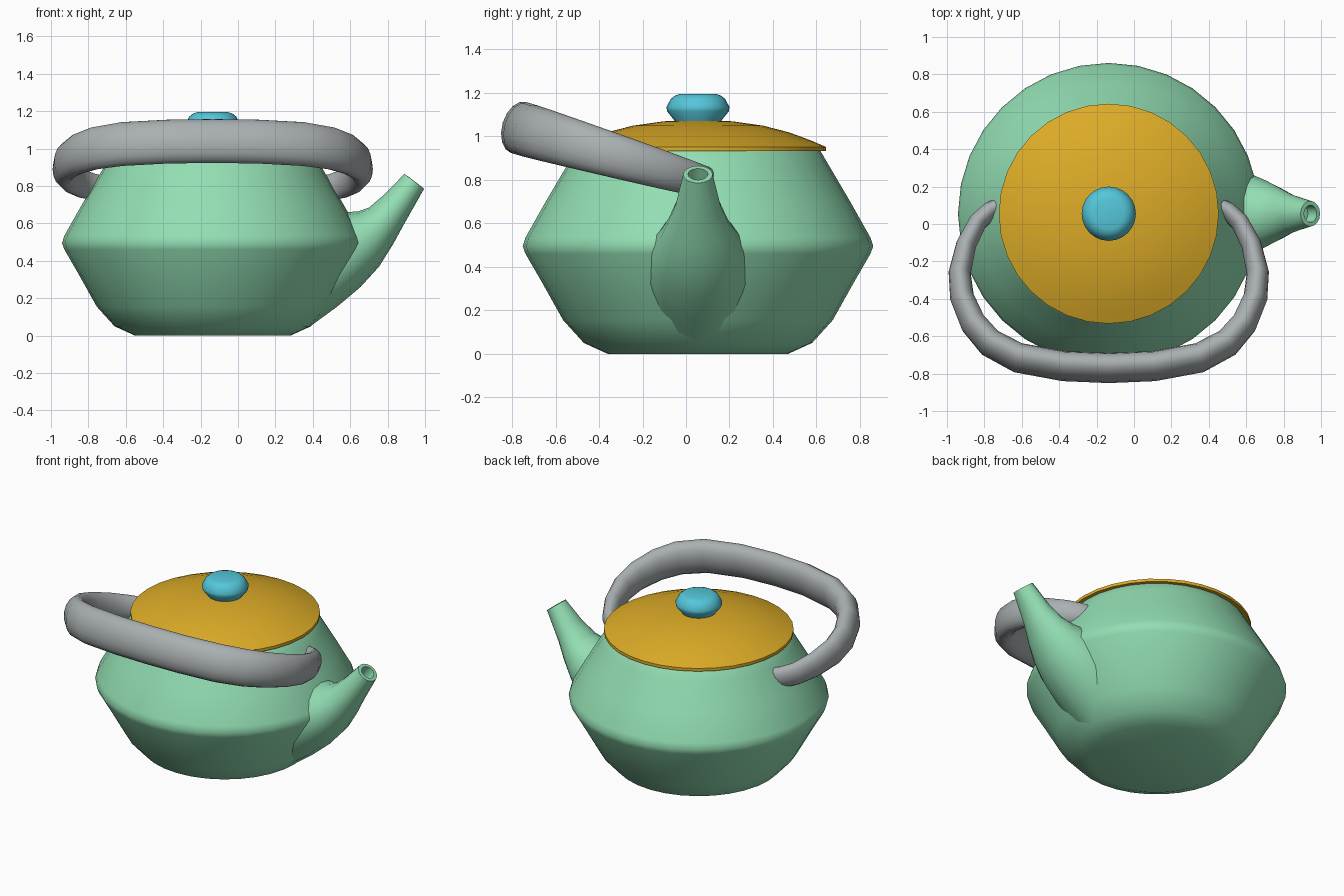
import bpy, bmesh, math
from mathutils import Vector

if "Cube" in bpy.data.objects:
    bpy.data.objects.remove(bpy.data.objects["Cube"])

CX, CY = -0.135, 0.055   # axis of the pot


def material(name, rgb):
    m = bpy.data.materials.new(name)
    m.diffuse_color = (*rgb, 1)
    m.use_nodes = True
    m.node_tree.nodes["Principled BSDF"].inputs["Base Color"].default_value = m.diffuse_color
    return m


green = material("mint green", (0.29, 0.73, 0.45))
gold = material("golden yellow", (0.72, 0.41, 0.02))
grey = material("light grey", (0.40, 0.43, 0.44))
cyan = material("sky blue", (0.09, 0.57, 0.70))


def loft(name, rings, mat, angle=40):
    """Skin a list of closed rings, capping both ends."""
    bm = bmesh.new()
    loops = [[bm.verts.new(p) for p in ring] for ring in rings]
    n = len(loops[0])
    for a, b in zip(loops, loops[1:]):
        for i in range(n):
            j = (i + 1) % n
            bm.faces.new((a[i], a[j], b[j], b[i]))
    bm.faces.new(loops[0])
    bm.faces.new(loops[-1])
    bmesh.ops.recalc_face_normals(bm, faces=bm.faces)
    me = bpy.data.meshes.new(name)
    bm.to_mesh(me)
    bm.free()
    me.materials.append(mat)
    ob = bpy.data.objects.new(name, me)
    bpy.context.collection.objects.link(ob)
    bpy.ops.object.select_all(action='DESELECT')
    ob.select_set(True)
    bpy.context.view_layer.objects.active = ob
    bpy.ops.object.shade_smooth_by_angle(angle=math.radians(angle))
    return ob


def ellipse(c, u, v, n):
    return [c + u * math.cos(2 * math.pi * i / n) + v * math.sin(2 * math.pi * i / n)
            for i in range(n)]


def lathe(name, profile, mat, n=32, angle=40):
    rings = [ellipse(Vector((CX, CY, z)), Vector((r, 0, 0)), Vector((0, r, 0)), n)
             for r, z in profile]
    return loft(name, rings, mat, angle)


# Body: flat base, wide waist, tapering shoulder
lathe("body", [(0.415, 0.0), (0.525, 0.05), (0.62, 0.155), (0.715, 0.325),
               (0.793, 0.46), (0.806, 0.495), (0.793, 0.535), (0.70, 0.70),
               (0.60, 0.87), (0.565, 0.93), (0.545, 0.948), (0.50, 0.955)], green, angle=50)

# Lid: thin shallow dome overhanging the shoulder
lathe("lid", [(0.10, 1.055), (0.30, 1.03), (0.46, 0.975), (0.55, 0.935), (0.588, 0.932),
              (0.588, 0.952), (0.52, 0.981), (0.42, 1.018), (0.30, 1.049),
              (0.16, 1.069), (0.04, 1.075)], gold)

# Knob
lathe("knob", [(0.10, 1.05), (0.11, 1.075), (0.142, 1.115), (0.145, 1.135),
               (0.125, 1.172), (0.105, 1.188), (0.083, 1.195)], cyan, 24, 50)

# Spout: (upper x, z), (lower x, z), half width of each section
spout = [((0.40, 0.62), (0.40, 0.06), 0.24),
         ((0.50, 0.65), (0.53, 0.155), 0.24),
         ((0.58, 0.66), (0.655, 0.26), 0.215),
         ((0.645, 0.665), (0.755, 0.37), 0.18),
         ((0.70, 0.685), (0.83, 0.49), 0.145),
         ((0.78, 0.752), (0.89, 0.60), 0.105),
         ((0.89, 0.865), (0.995, 0.785), 0.068),
         ((0.909, 0.852), (0.977, 0.800), 0.046),
         ((0.865, 0.790), (0.930, 0.740), 0.044)]
rings = []
for (ux, uz), (lx, lz), w in spout:
    up, low = Vector((ux, CY, uz)), Vector((lx, CY, lz))
    rings.append(ellipse((up + low) / 2, (up - low) / 2, Vector((0, w, 0)), 16))
loft("spout", rings, green, 50)

# Handle: tilted hoop, half path (offset from axis, y), mirrored across the pot
half = [(0.60, 0.085), (0.635, 0.07), (0.70, 0.01), (0.762, -0.11), (0.797, -0.26),
        (0.785, -0.39), (0.725, -0.53), (0.635, -0.635), (0.485, -0.715),
        (0.24, -0.76)]
plan = half + [(0, -0.77)] + [(-x, y) for x, y in reversed(half)]
path = [Vector((CX + x, y, 0.815 - 0.293 * y)) for x, y in plan]
normal = Vector((0, 0.281, 0.96))
rings = []
for i, p in enumerate(path):
    t = (path[min(i + 1, len(path) - 1)] - path[max(i - 1, 0)]).normalized()
    side = normal.cross(t).normalized()
    s = min(1, max(0, (0.1 - p.y) / 0.8))      # thicker towards the front
    rings.append(ellipse(p, side * (0.046 + 0.03 * s), normal * (0.07 + 0.052 * s ** 0.8), 16))
loft("handle", rings, grey, 50)
